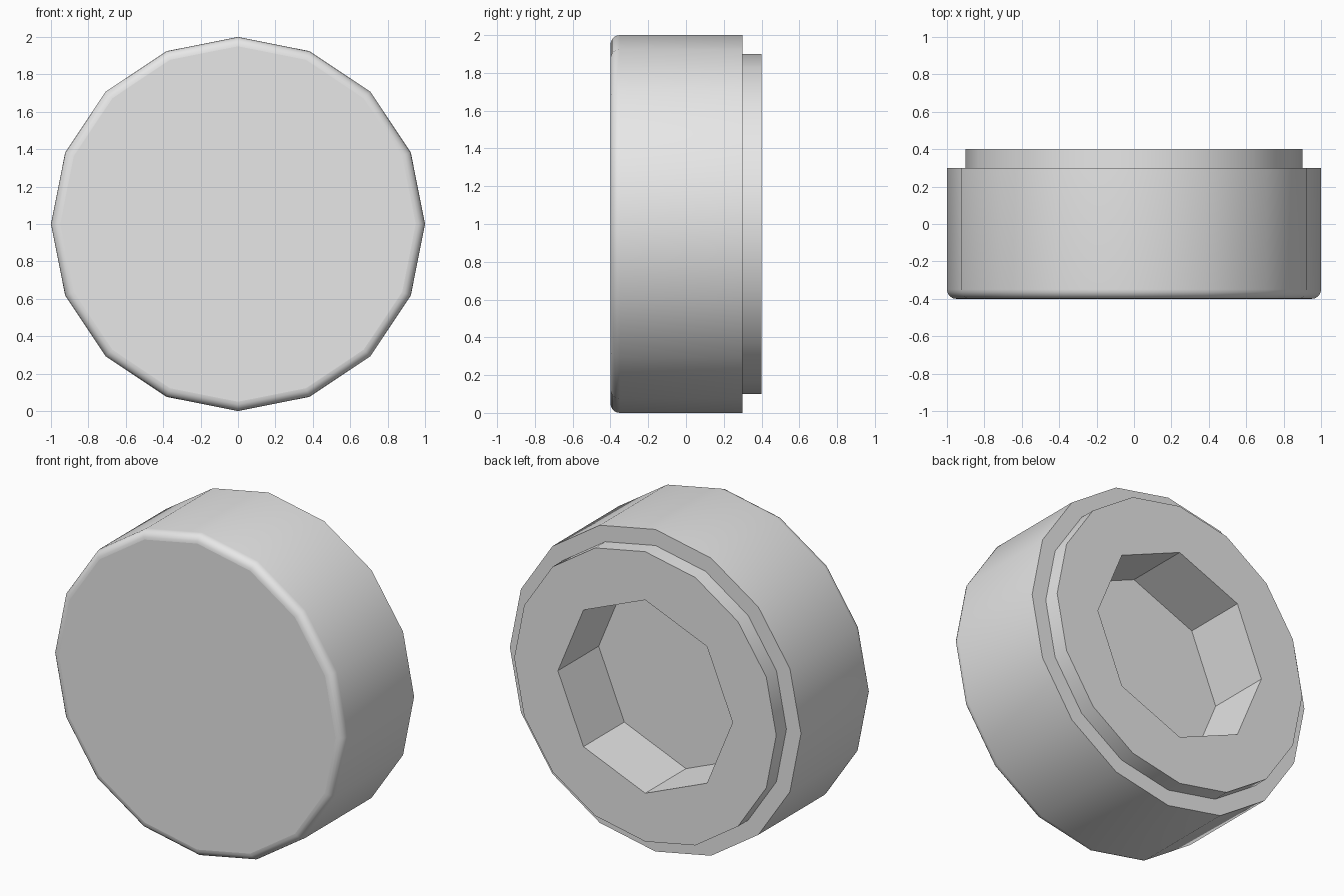
import bpy, bmesh
from math import sin, cos, pi

cube = bpy.data.objects.get("Cube")
if cube:
    bpy.data.objects.remove(cube, do_unlink=True)

# One plain grey for the whole part
grey = bpy.data.materials.new("light grey")
grey.use_nodes = True
colour = (0.8, 0.8, 0.8, 1)
grey.diffuse_color = colour
grey.node_tree.nodes["Principled BSDF"].inputs["Base Color"].default_value = colour

SIDES = 16
CENTRE = 1.0
BEVEL = 0.05
ARC_STEPS = 5

bm = bmesh.new()


def ring(radius, y, count=SIDES):
    """Polygon around the y axis with a vertex at the top."""
    angles = [2 * pi * i / count for i in range(count)]
    return [bm.verts.new((radius * sin(a), y, CENTRE + radius * cos(a))) for a in angles]


def bridge(a, b):
    """Join two rings; the first may have twice as many vertices."""
    n, ratio = len(b), len(a) // len(b)
    for i in range(n):
        outer = [a[(i * ratio + k) % len(a)] for k in range(ratio + 1)]
        bm.faces.new(outer + [b[(i + 1) % n], b[i]])


# Rounded front rim, side wall, shoulder and raised back step
profile = []
for k in range(ARC_STEPS + 1):
    t = k / ARC_STEPS * pi / 2
    profile.append((1 - BEVEL + BEVEL * sin(t), -0.4 + BEVEL - BEVEL * cos(t)))
profile += [(1, 0.3), (0.9, 0.3), (0.9, 0.4)]
rings = [ring(r, y) for r, y in profile]

# Octagonal socket in the back
rings += [ring(0.6, 0.4, 8), ring(0.6, 0, 8)]

for a, b in zip(rings, rings[1:]):
    bridge(a, b)
bm.faces.new(rings[0])
bm.faces.new(rings[-1])
bmesh.ops.recalc_face_normals(bm, faces=bm.faces[:])

mesh = bpy.data.meshes.new("round_cap")
bm.to_mesh(mesh)
bm.free()
mesh.materials.append(grey)
cap = bpy.data.objects.new("round_cap", mesh)
bpy.context.collection.objects.link(cap)

# Smooth wall and rim, flat end faces
bpy.ops.object.select_all(action="DESELECT")
cap.select_set(True)
bpy.context.view_layer.objects.active = cap
bpy.ops.object.shade_smooth_by_angle(angle=pi / 6)
for face in mesh.polygons:
    if abs(face.normal.y) > 0.999:
        face.use_smooth = False
